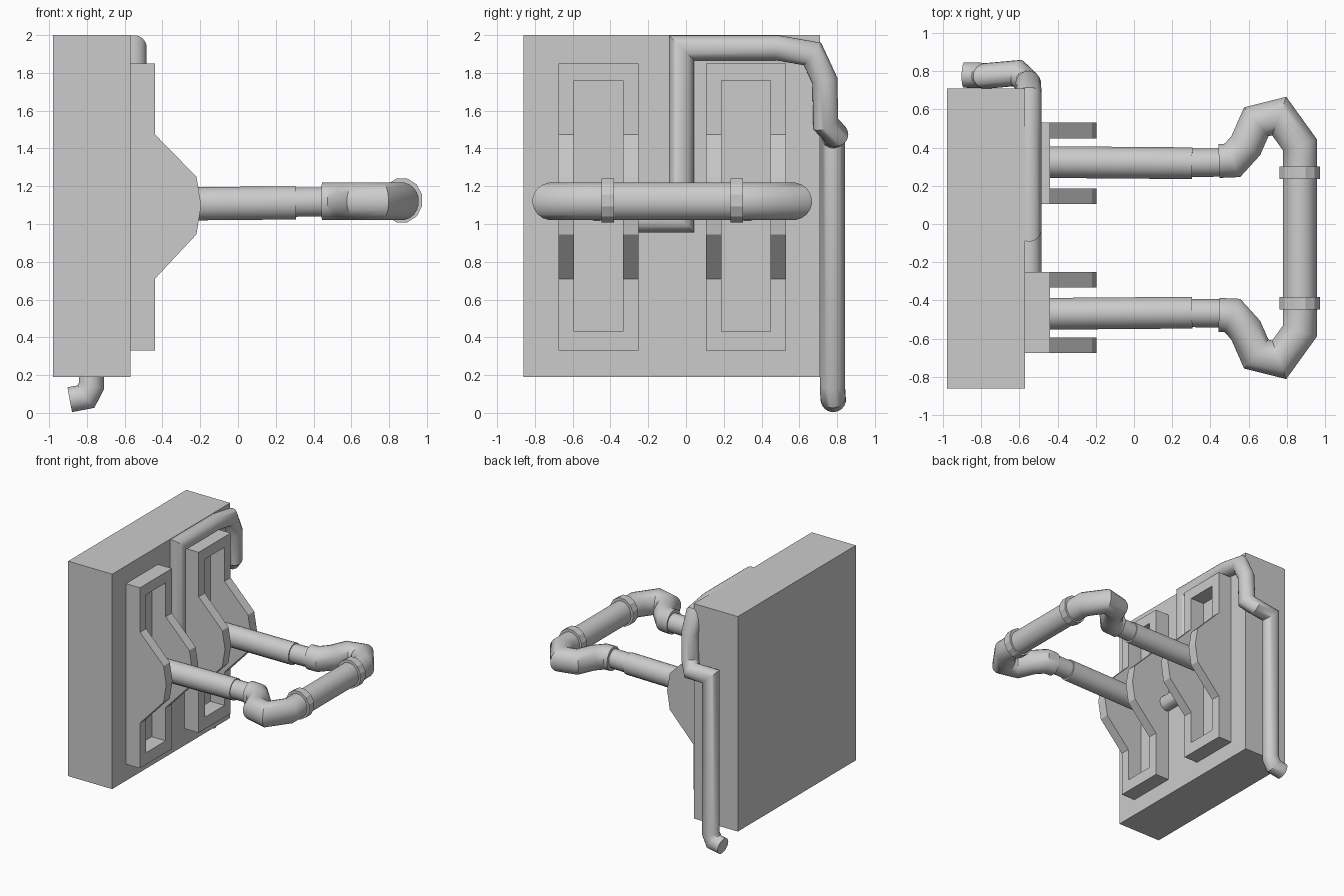
import bpy, bmesh
from math import sin, cos, pi, radians
from mathutils import Vector

if "Cube" in bpy.data.objects:
    bpy.data.objects.remove(bpy.data.objects["Cube"])

MID = -0.073  # symmetry plane of the handle and brackets


def finish(name, bm, smooth=None):
    bmesh.ops.recalc_face_normals(bm, faces=bm.faces)
    mesh = bpy.data.meshes.new(name)
    bm.to_mesh(mesh)
    bm.free()
    ob = bpy.data.objects.new(name, mesh)
    bpy.context.collection.objects.link(ob)
    bpy.ops.object.select_all(action='DESELECT')
    ob.select_set(True)
    bpy.context.view_layer.objects.active = ob
    if smooth:
        bpy.ops.object.shade_smooth_by_angle(angle=radians(smooth))
    return ob


def box(name, lo, hi):
    bm = bmesh.new()
    bmesh.ops.create_cube(bm, size=1)
    for v in bm.verts:
        v.co = [(a + b) / 2 + c * (b - a) for a, b, c in zip(lo, hi, v.co)]
    return finish(name, bm)


def tube(name, path, ru, rv, sides=20, smooth=40):
    """Sweep an elliptical section along a path with mitred corners."""
    pts = [Vector(p) for p in path]
    dirs = [(b - a).normalized() for a, b in zip(pts, pts[1:])]
    d = dirs[0]
    u = d.cross(Vector((0, 0, 1))).normalized()
    w = u.cross(d)
    bm = bmesh.new()
    ring = [pts[0] + u * ru * cos(2 * pi * (i + .5) / sides)
            + w * rv * sin(2 * pi * (i + .5) / sides) for i in range(sides)]
    rings = [[bm.verts.new(c) for c in ring]]
    for i, p in enumerate(pts[1:], 1):
        d = dirs[i - 1]
        t = d + dirs[i] if i < len(dirs) else d
        ring = [c - d * ((c - p).dot(t) / d.dot(t)) for c in ring]
        rings.append([bm.verts.new(c) for c in ring])
    for a, b in zip(rings, rings[1:]):
        for i in range(sides):
            j = (i + 1) % sides
            bm.faces.new((a[i], a[j], b[j], b[i]))
    bm.faces.new(rings[0])
    bm.faces.new(rings[-1])
    return finish(name, bm, smooth)


def mirror_y(p):
    return (p[0], 2 * MID - p[1], p[2])


# back panel
box("back_panel", (-.98, -.86, .19), (-.57, .71, 2))

# bulging bracket frames with a rectangular window
profile = [(-.57, .33), (-.44, .33), (-.44, .71), (-.22, .945), (-.195, 1.1),
           (-.22, 1.25), (-.44, 1.475), (-.44, 1.85), (-.57, 1.85)]
for side, (y0, y1) in {"left": (.105, .53), "right": (-.676, -.251)}.items():
    bm = bmesh.new()
    face = bm.faces.new([bm.verts.new((x, y0, z)) for x, z in profile])
    ext = bmesh.ops.extrude_face_region(bm, geom=[face])
    bmesh.ops.translate(bm, vec=(0, y1 - y0, 0),
                        verts=[g for g in ext["geom"] if isinstance(g, bmesh.types.BMVert)])
    frame = finish("bracket_" + side, bm)
    cutter = box("window_cutter", (-.8, y0 + .082, .43), (0, y1 - .082, 1.76))
    mod = frame.modifiers.new("window", 'BOOLEAN')
    mod.object = cutter
    mod.solver = 'EXACT'
    bpy.context.view_layer.objects.active = frame
    bpy.ops.object.modifier_apply(modifier=mod.name)
    bpy.data.objects.remove(cutter)

# handle arms, sleeves and collars, mirrored
for side, f in (("left", tuple), ("right", mirror_y)):
    tube("arm_" + side, [f((-.57, .325, 1.104)), f((.305, .318, 1.112))], .084, .089)
    tube("sleeve_" + side, [f((.29, .32, 1.115)), f((.47, .322, 1.118))], .075, .078)
    tube("collar_" + side, [f((.868, .235, 1.125)), f((.868, .302, 1.125))],
         .11, .12, sides=12, smooth=20)

# bent grip
bend = [(.445, .33), (.515, .333), (.585, .41), (.64, .535),
        (.76, .565), (.868, .415), (.868, .27)]
half = [(x, y, 1.12) for x, y in bend]
tube("grip", half + [mirror_y(p) for p in reversed(half)], .09, .1)

# service pipe running up the front, over and down the side
tube("service_pipe", [
    (-.55, -.31, 1.022), (-.55, -.025, 1.022), (-.55, -.025, 1.933),
    (-.55, .48, 1.933), (-.55, .67, 1.9), (-.553, .735, 1.76),
    (-.557, .74, 1.53), (-.61, .79, 1.475), (-.775, .775, 1.465),
    (-.775, .775, .145), (-.805, .778, .086), (-.89, .78, .07)], .067, .067)
